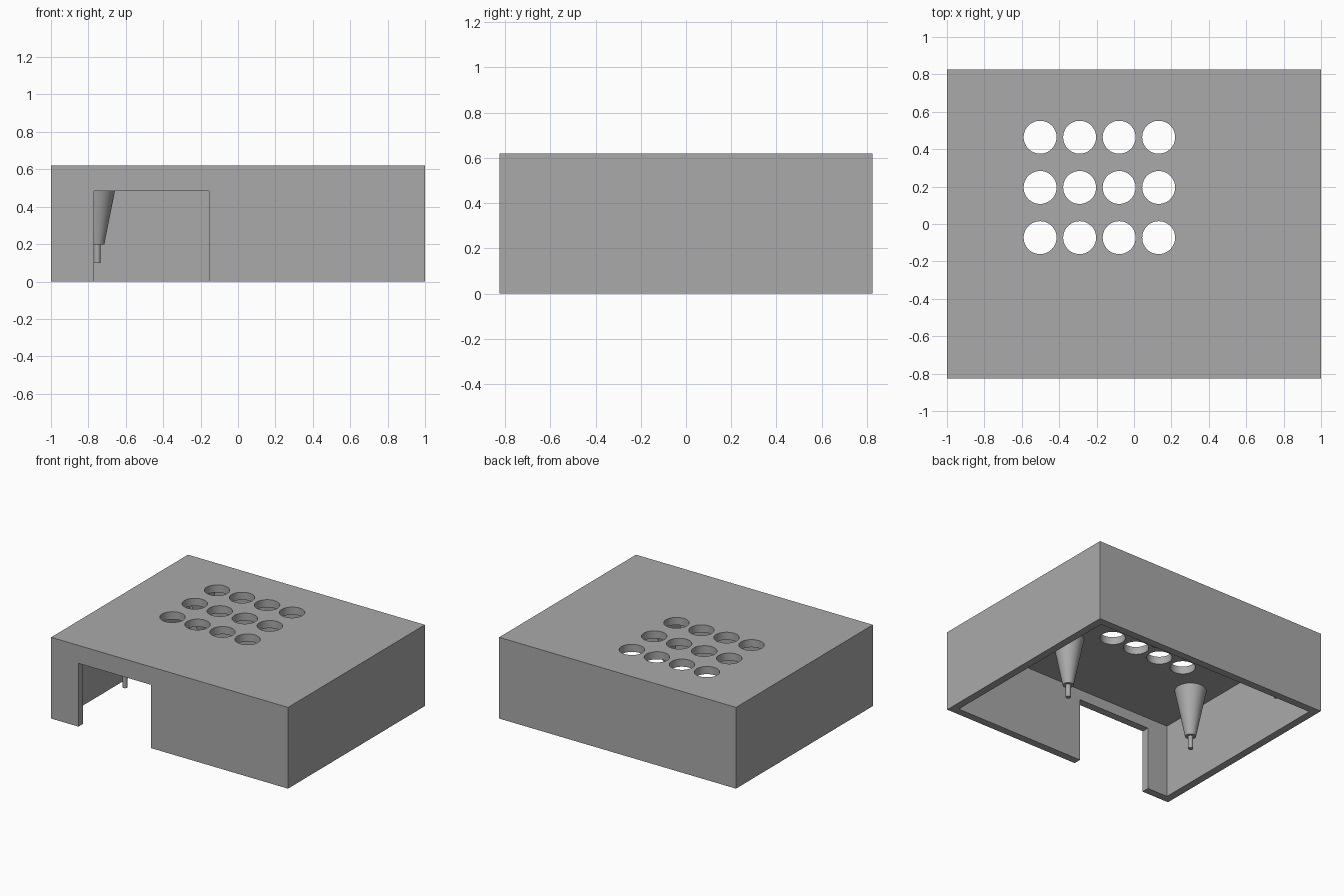
import bpy
import math

W, D, H = 2.0, 1.65, 0.62      # outer size
T = 0.058                      # wall thickness

old = bpy.data.objects.get("Cube")
if old:
    bpy.data.objects.remove(old, do_unlink=True)

grey = bpy.data.materials.new("mid grey")
grey.use_nodes = True
colour = (0.4, 0.4, 0.4, 1)
grey.diffuse_color = colour
grey.node_tree.nodes["Principled BSDF"].inputs["Base Color"].default_value = colour


def box(name, x, y, z):
    """Box from (min, max) pairs."""
    spans = (x, y, z)
    bpy.ops.mesh.primitive_cube_add(size=1, location=[(a + b) / 2 for a, b in spans])
    ob = bpy.context.object
    ob.name = name
    ob.scale = [b - a for a, b in spans]
    bpy.ops.object.transform_apply(location=True, rotation=False, scale=True)
    ob.data.materials.append(grey)
    return ob


def cone(name, x, y, z0, z1, r0, r1):
    """Upright round part, r0 at the bottom and r1 at the top."""
    bpy.ops.mesh.primitive_cone_add(vertices=48, radius1=r0, radius2=r1,
                                    depth=z1 - z0, location=(x, y, (z0 + z1) / 2))
    ob = bpy.context.object
    ob.name = name
    ob.data.materials.append(grey)
    bpy.ops.object.shade_smooth_by_angle(angle=math.radians(30))
    return ob


def cut(target, cutter):
    """Subtract the cutter and remove it."""
    cutter.hide_render = True
    mod = target.modifiers.new("cut", "BOOLEAN")
    mod.operation, mod.solver, mod.object = "DIFFERENCE", "EXACT", cutter
    bpy.context.view_layer.objects.active = target
    bpy.ops.object.modifier_apply(modifier=mod.name)
    bpy.data.objects.remove(cutter, do_unlink=True)


# Case: a lid open at the bottom
case = box("case", (-W / 2, W / 2), (-D / 2, D / 2), (0, H))
cut(case, box("hollow", (T - W / 2, W / 2 - T), (T - D / 2, D / 2 - T), (-0.1, H - T)))

# Opening in the front wall
cut(case, box("front_opening", (-0.77, -0.155), (-D / 2 - 0.1, T - D / 2 + 0.02), (-0.1, 0.483)))

# Grid of round vents
for col in range(4):
    for row in range(3):
        cut(case, cone("vent", -0.502 + 0.2113 * col, -0.073 + 0.2685 * row,
                       H - 0.2, H + 0.1, 0.088, 0.088))
for face in case.data.polygons:
    face.use_smooth = True
bpy.ops.object.select_all(action="DESELECT")
case.select_set(True)
bpy.context.view_layer.objects.active = case
bpy.ops.object.shade_smooth_by_angle(angle=math.radians(30))

# Tapered standoffs with locating pins, hanging from the top
for side, x in (("right", -0.753), ("left", 0.355)):
    for end, y in (("front", -0.287), ("back", 0.64)):
        cone(f"{end}_{side}_standoff", x, y, 0.197, H - T + 0.002, 0.038, 0.111)
        cone(f"{end}_{side}_pin", x, y, 0.1, 0.2, 0.018, 0.018)
